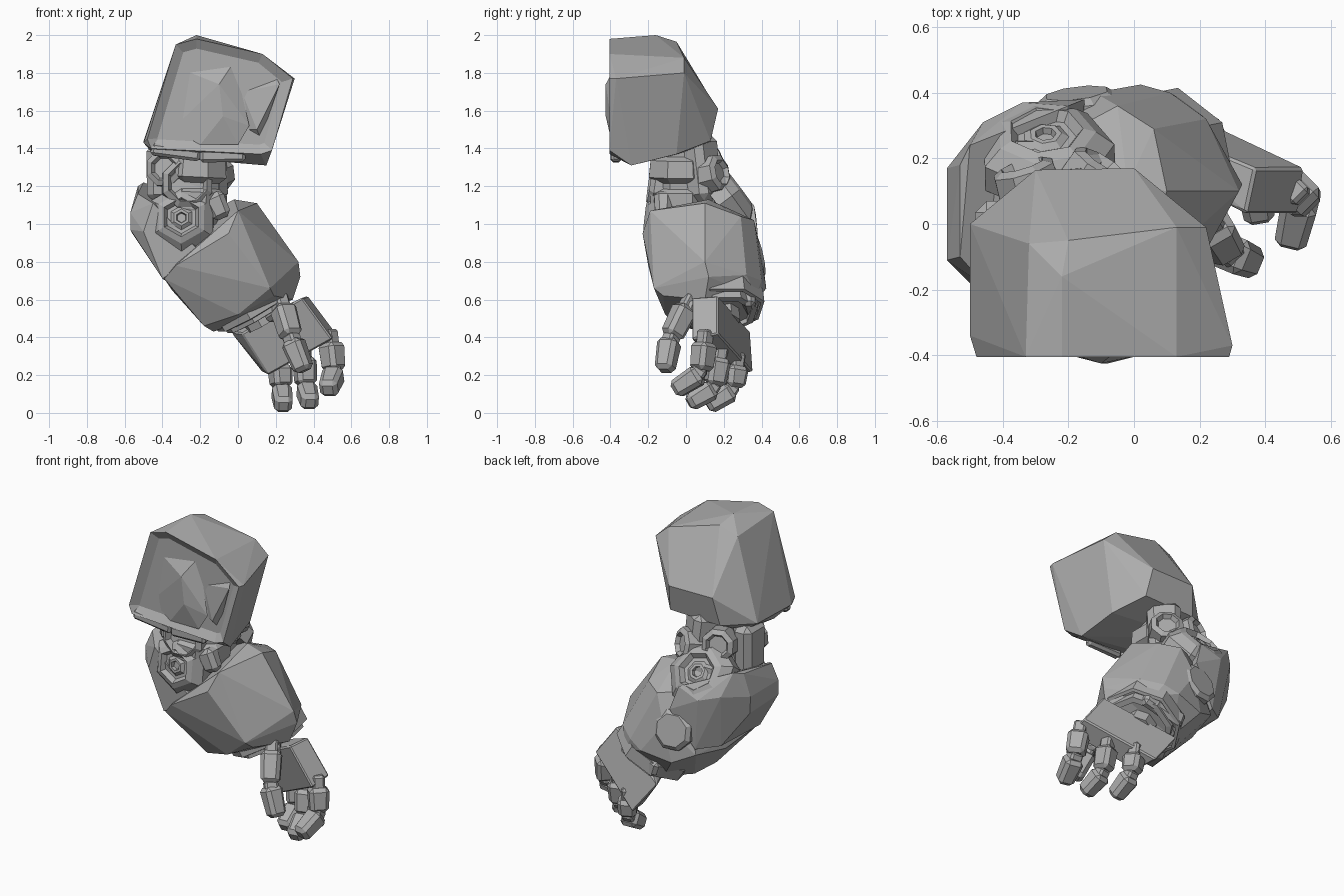
import bpy, bmesh, math
from mathutils import Vector, Matrix

if "Cube" in bpy.data.objects:
    bpy.data.objects.remove(bpy.data.objects["Cube"])

grey = bpy.data.materials.new("armour_grey")
grey.diffuse_color = (0.42, 0.42, 0.42, 1)
grey.use_nodes = True
grey.node_tree.nodes["Principled BSDF"].inputs["Base Color"].default_value = grey.diffuse_color


def finish(name, bm):
    bmesh.ops.recalc_face_normals(bm, faces=bm.faces)
    me = bpy.data.meshes.new(name)
    bm.to_mesh(me)
    bm.free()
    me.materials.append(grey)
    ob = bpy.data.objects.new(name, me)
    bpy.context.collection.objects.link(ob)
    return ob


def hull_mesh(pts):
    bm = bmesh.new()
    for p in pts:
        bm.verts.new(p)
    bmesh.ops.convex_hull(bm, input=bm.verts[:])
    loose = [v for v in bm.verts if not v.link_faces]
    bmesh.ops.delete(bm, geom=loose, context='VERTS')
    bmesh.ops.recalc_face_normals(bm, faces=bm.faces)
    bm.normal_update()
    return bm


def hull(name, pts, bevel=0.0):
    """Faceted armour plate wrapped around a few corner points."""
    bm = hull_mesh(pts)
    bmesh.ops.dissolve_limit(bm, angle_limit=0.1, verts=bm.verts, edges=bm.edges)
    if bevel:
        bmesh.ops.bevel(bm, geom=bm.edges[:], offset=bevel, segments=1,
                        affect='EDGES', clamp_overlap=True)
    return finish(name, bm)


def lathe(name, centre, axis, profile, n=8):
    """Faceted turned part; profile is (radius, height along axis)."""
    bm = bmesh.new()
    m = Matrix.Translation(centre) @ Vector(axis).to_track_quat('Z', 'Y').to_matrix().to_4x4()
    rings = []
    for r, h in profile:
        rings.append([bm.verts.new(m @ Vector((r * math.cos(2 * math.pi * (i + .5) / n),
                                               r * math.sin(2 * math.pi * (i + .5) / n), h)))
                      for i in range(n)])
    for a, b in zip(rings, rings[1:]):
        for i in range(n):
            j = (i + 1) % n
            bm.faces.new((a[i], a[j], b[j], b[i]))
    bm.faces.new(rings[0])
    bm.faces.new(rings[-1])
    return finish(name, bm)


def block(name, p0, p1, w, d, bevel=0.02, taper=0.85):
    """Chamfered block running from p0 to p1."""
    p0, p1 = Vector(p0), Vector(p1)
    bm = bmesh.new()
    bmesh.ops.create_cube(bm, size=1)
    for v in bm.verts:
        k = taper if v.co.z > 0 else 1
        v.co = (v.co.x * w * k, v.co.y * d * k, v.co.z * (p1 - p0).length)
    bmesh.ops.bevel(bm, geom=bm.edges[:], offset=bevel, segments=1, affect='EDGES')
    q = (p1 - p0).to_track_quat('Z', 'Y').to_matrix().to_4x4()
    bm.transform(Matrix.Translation((p0 + p1) / 2) @ q)
    return finish(name, bm)


# Shoulder pad: faceted box with a shallow recess in its front
F = -0.405
rim = [(-.33, F, 1.95), (-.22, F, 1.98), (.13, F, 1.90), (.29, F, 1.77),
       (.18, F, 1.39), (.12, F, 1.37), (-.46, F, 1.40), (-.48, F, 1.45)]
back = [(-.32, -.06, 1.92), (-.22, -.16, 2.0), (-.2, -.05, 1.965), (.13, -.01, 1.88),
        (.22, -.01, 1.80), (.30, -.37, 1.77), (.0, .17, 1.61), (-.3, .165, 1.61),
        (.02, .13, 1.44), (-.33, .13, 1.43), (-.5, .0, 1.44), (-.5, -.34, 1.43),
        (.15, -.29, 1.31), (-.44, -.25, 1.36), (.12, -.05, 1.37), (-.42, .0, 1.38)]
bm = hull_mesh(rim + back)
front = [f for f in bm.faces if f.normal.y < -0.99]
bmesh.ops.inset_region(bm, faces=front, thickness=0.05, depth=-0.03, use_even_offset=True)
bmesh.ops.dissolve_limit(bm, angle_limit=0.06, verts=bm.verts, edges=bm.edges)
finish("shoulder_pad", bm)

# Shoulder inner plate with folded corners and lower lip
hull("shoulder_inner_plate", [(-.3, -.36, 1.82), (-.2, -.38, 1.8), (-.02, -.36, 1.86),
                              (.06, -.39, 1.52), (.0, -.39, 1.42), (-.2, -.39, 1.42),
                              (-.35, -.36, 1.5), (-.1, -.425, 1.74), (-.08, -.425, 1.57)])
hull("shoulder_corner_fold", [(.2, -.36, 1.78), (.22, -.40, 1.74), (.02, -.37, 1.7),
                              (.1, -.40, 1.5), (.05, -.37, 1.5), (.12, -.36, 1.45)])
block("shoulder_lip_left", (-.46, -.37, 1.40), (-.2, -.37, 1.36), .06, .07, .015)
block("shoulder_lip_right", (-.2, -.37, 1.36), (.04, -.37, 1.36), .06, .07, .015)

# Upper arm: ribbed stem with side pivots
lathe("upper_arm", (-.24, -.03, 1.0), (.05, .0, 1),
      [(.13, 0), (.17, .08), (.17, .17), (.14, .19), (.14, .22), (.18, .25),
       (.17, .34), (.13, .36), (.13, .45)])
block("upper_arm_brace", (-.17, .06, 1.46), (-.14, .1, 1.12), .2, .16, .035)
block("upper_arm_outer_column", (-.42, -.03, 1.42), (-.42, -.03, 1.12), .13, .2, .035, .95)
pivot = [(.09, -.08), (.105, -.03), (.1, .06), (.07, .075), (.055, .05)]
lathe("upper_arm_front_ring", (-.27, -.12, 1.21), (.05, -1, .15),
      [(.13, -.08), (.145, -.03), (.14, .05), (.11, .075), (.09, .04)])
lathe("upper_arm_pivot_outer", (-.38, -.09, 1.29), (-.2, -1, .1), pivot)
lathe("upper_arm_pivot_inner", (-.13, .13, 1.26), (.5, .8, .2), pivot)
lathe("upper_arm_pivot_rear", (-.32, .11, 1.31), (-.3, 1, .2), pivot)
block("elbow_inner_lug", (-.14, -.12, 1.16), (-.08, -.12, 1.03), .1, .12, .025)

# Elbow: core and the two stepped hexagonal caps
lathe("elbow_core", (-.3, -.15, 1.03), (.0, 1, .12),
      [(.14, 0), (.17, .06), (.17, .36), (.14, .42)])
cap = [(.19, -.14), (.19, -.05), (.14, 0), (.105, .015), (.085, -.015),
       (.065, -.015), (.045, .0), (.03, .0), (.025, -.02)]
lathe("elbow_cap_front", (-.3, -.20, 1.035), (-.05, -1, .12), cap, 6)
lathe("elbow_cap_rear", (-.27, .275, 1.18), (-.03, .8, .6),
      [(r * 1.1, h) for r, h in cap], 7)

# Elbow guard on the outer side
hull("elbow_guard", [(-.57, -.11, 1.06), (-.57, .17, 1.06), (-.53, .18, 1.20), (-.5, .24, 1.22),
                     (-.46, .31, 1.08), (-.53, -.1, 1.16), (-.57, -.11, .97), (-.56, .16, .95),
                     (-.45, -.19, 1.11), (-.36, -.19, .92), (-.5, -.18, .96), (-.4, -.17, .71),
                     (-.3, .34, .72), (-.34, .37, 1.05), (-.42, .25, .74), (-.3, .1, .65),
                     (-.2, -.19, .85), (-.15, .38, .95), (-.2, .36, 1.1)])

# Forearm armour
hull("forearm_guard", [(-.05, -.23, .95), (.0, -.19, 1.07), (-.02, .12, 1.13), (.1, .1, 1.11),
                       (.32, .1, .80), (.33, .12, .72), (.17, -.17, .66),
                       (.19, -.12, .62), (.29, .1, .60), (.22, .32, .73), (.11, .40, .70),
                       (.06, .29, 1.04), (-.05, .36, 1.02), (-.12, .40, .85), (.16, .37, .62),
                       (.02, .425, .66), (-.17, .39, .62), (-.13, .1, .43), (-.04, .28, .46),
                       (-.18, -.05, .46), (.0, -.11, .52), (-.39, -.17, .71), (-.3, .33, .68),
                       (-.35, .1, .65), (-.33, -.2, .78), (-.2, .28, 1.04)])
lathe("forearm_rear_disc", (-.17, .36, .82), (-.12, .96, .2),
      [(.125, -.04), (.125, .02), (.1, .04)])

# Wrist: stacked cuff rings and a short joint
lathe("wrist_cuff", (.09, .18, .56), (.5, .1, -.86),
      [(.24, -.06), (.24, .02), (.22, .025), (.22, .005), (.2, .005), (.2, .05),
       (.165, .055), (.165, .03), (.1, .03), (.1, .1)])
block("cuff_rear_band", (-.06, .355, .53), (.2, .33, .62), .07, .10, .02, 1)

# Palm
hull("palm", [(-.04, .34, .43), (.37, .17, .62), (.52, .17, .42), (.13, .355, .215),
              (.34, .03, .61), (.50, .03, .39), (.02, .2, .42), (.16, .2, .20)], .008)

# Fingers: knuckle, two chamfered segments and a joint between them
fingers = {
    "thumb": ((.23, .01, .58), (.285, -.085, .39), (.345, -.11, .24), .12),
    "index_finger": ((.49, .10, .39), (.51, .08, .21), (.48, -.045, .13), .12),
    "middle_finger": ((.35, .18, .31), (.36, .15, .13), (.38, .03, .06), .115),
    "outer_finger": ((.22, .27, .27), (.23, .25, .12), (.24, .13, .045), .115),
}
for name, (a, b, c, w) in fingers.items():
    a, b, c = Vector(a), Vector(b), Vector(c)
    u, v = (b - a).normalized(), (c - b).normalized()
    block(name + "_knuckle", a - u * .05, a + u * .05, w * .6, w * .6, .012, 1)
    block(name + "_base", a + u * .02, b - u * .015, w, w, .022, .9)
    block(name + "_joint", b - u * .03, b + v * .03, w * .65, w * .65, .012, 1)
    block(name + "_tip", b + v * .005, c + v * .02, w * .95, w * .95, .022, .85)
block("thumb_root", (.17, .1, .52), (.25, -.01, .57), .1, .1, .02)
